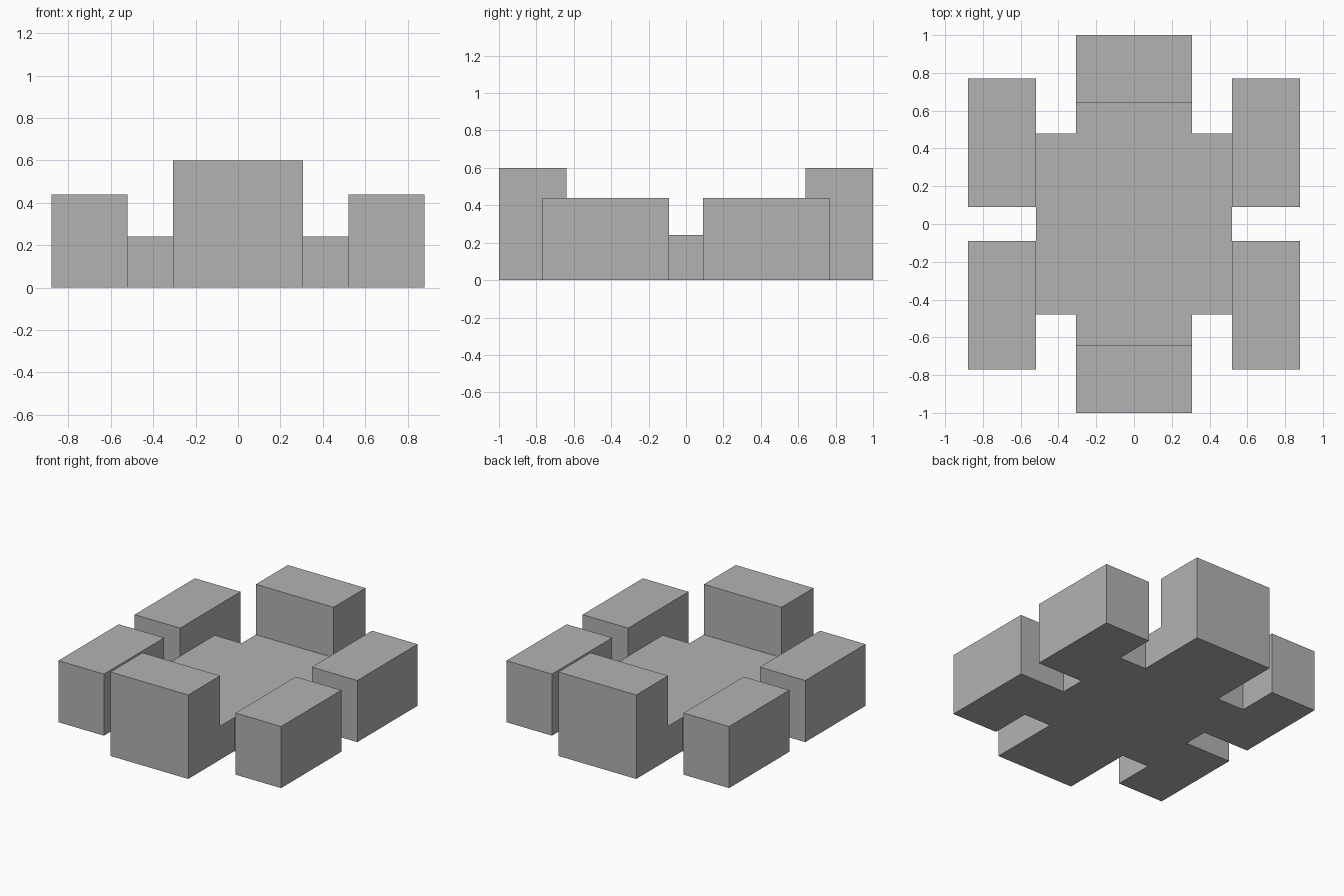
import bpy
import bmesh

cube = bpy.data.objects.get("Cube")
if cube:
    bpy.data.objects.remove(cube, do_unlink=True)

GREY = (0.45, 0.45, 0.45, 1.0)
grey = bpy.data.materials.new("plain_grey")
grey.use_nodes = True
grey.diffuse_color = GREY
grey.node_tree.nodes["Principled BSDF"].inputs["Base Color"].default_value = GREY


def extrude_outline(name, outline, height):
    """Raise a floor outline (counter-clockwise) into a solid."""
    bm = bmesh.new()
    floor = bm.faces.new([bm.verts.new((x, y, 0)) for x, y in outline])
    raised = bmesh.ops.extrude_face_region(bm, geom=[floor], use_keep_orig=True)
    top = [v for v in raised["geom"] if isinstance(v, bmesh.types.BMVert)]
    bmesh.ops.translate(bm, vec=(0, 0, height), verts=top)
    bmesh.ops.recalc_face_normals(bm, faces=bm.faces)
    mesh = bpy.data.meshes.new(name)
    bm.to_mesh(mesh)
    bm.free()
    mesh.materials.append(grey)
    obj = bpy.data.objects.new(name, mesh)
    bpy.context.collection.objects.link(obj)
    return obj


def block(name, x0, x1, y0, y1, height):
    return extrude_outline(name, [(x0, y0), (x1, y0), (x1, y1), (x0, y1)], height)


SEAT_X, SEAT_Y = 0.52, 0.48      # wide middle of the base
END_X, END_Y = 0.307, 0.64       # narrow ends of the base

# Low cross-shaped base
quarter = [(SEAT_X, SEAT_Y), (END_X, SEAT_Y), (END_X, END_Y)]
right_back = quarter
left_back = [(-x, y) for x, y in reversed(quarter)]
front = [(-x, -y) for x, y in right_back + left_back]
extrude_outline("base", right_back + left_back + front, 0.24)

# Tall end blocks and medium side blocks
for end, sy in (("front", -1), ("back", 1)):
    y0, y1 = sorted((sy * END_Y, sy * 1.0))
    block(f"{end}_end_block", -END_X, END_X, y0, y1, 0.6)
    for side, sx in (("left", 1), ("right", -1)):
        x0, x1 = sorted((sx * SEAT_X, sx * 0.88))
        y0, y1 = sorted((sy * 0.09, sy * 0.77))
        block(f"{end}_{side}_block", x0, x1, y0, y1, 0.44)
